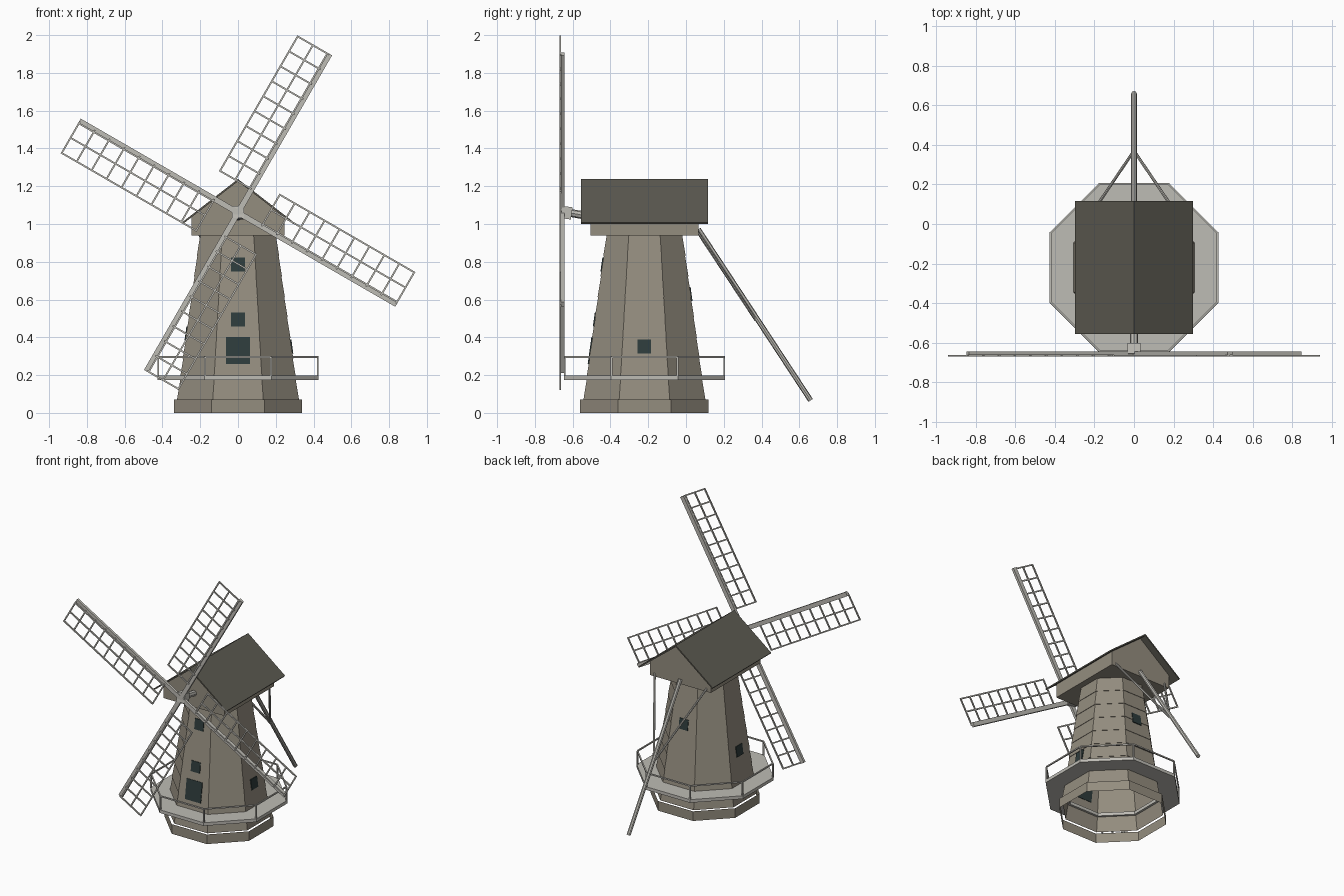
import bpy, bmesh, math
from mathutils import Vector, Matrix

if "Cube" in bpy.data.objects:
    bpy.data.objects.remove(bpy.data.objects["Cube"])

CY = -0.22  # tower axis in y


def mat(name, rgb):
    m = bpy.data.materials.new(name)
    lin = [((c / 255 + 0.055) / 1.055) ** 2.4 for c in rgb]
    m.diffuse_color = (*lin, 1)
    m.use_nodes = True
    m.node_tree.nodes["Principled BSDF"].inputs["Base Color"].default_value = m.diffuse_color
    return m


WALL = mat("weathered_wall", (148, 141, 127))
ROOF = mat("dark_roof", (92, 90, 81))
WOOD = mat("pale_wood", (190, 188, 181))
GLASS = mat("dark_teal", (45, 59, 59))


def finish(name, bm, material):
    me = bpy.data.meshes.new(name)
    bm.to_mesh(me)
    bm.free()
    me.materials.append(material)
    ob = bpy.data.objects.new(name, me)
    bpy.context.collection.objects.link(ob)
    return ob


def octo(a, z):
    r = a / math.cos(math.pi / 8)
    return [Vector((r * math.cos(t), CY + r * math.sin(t), z))
            for t in (math.pi / 8 + k * math.pi / 4 for k in range(8))]


def loft(name, rings, material, closed=False):
    """Octagonal skin through (apothem, z) rings."""
    bm = bmesh.new()
    vs = [[bm.verts.new(p) for p in octo(a, z)] for a, z in rings]
    pairs = list(zip(vs, vs[1:])) + ([(vs[-1], vs[0])] if closed else [])
    for lo, hi in pairs:
        for i in range(8):
            j = (i + 1) % 8
            bm.faces.new((lo[i], lo[j], hi[j], hi[i]))
    return finish(name, bm, material)


def beam(bm, p, q, w, d=None, sides=4):
    """Bar from p to q: box of width w and y-depth d, or round with diameter w."""
    p, q = Vector(p), Vector(q)
    z = (q - p).normalized()
    ref = Vector((0, 1, 0)) if abs(z.y) < 0.9 else Vector((0, 0, 1))
    x = ref.cross(z).normalized()
    m = Matrix((x, z.cross(x), z)).transposed().to_4x4()
    m.translation = (p + q) / 2
    if sides == 4:
        m = m @ Matrix.Diagonal((w, d or w, (q - p).length, 1))
        bmesh.ops.create_cube(bm, size=1, matrix=m)
    else:
        bmesh.ops.create_cone(bm, cap_ends=True, segments=sides, radius1=w / 2,
                              radius2=w / 2, depth=(q - p).length, matrix=m)


def prism(name, profile, y0, y1, material):
    """Extrude an x-z profile along y."""
    bm = bmesh.new()
    f = bm.faces.new([bm.verts.new((x, y0, z)) for x, z in profile])
    new = bmesh.ops.extrude_face_region(bm, geom=[f])["geom"]
    bmesh.ops.translate(bm, vec=(0, y1 - y0, 0),
                        verts=[g for g in new if isinstance(g, bmesh.types.BMVert)])
    bmesh.ops.recalc_face_normals(bm, faces=bm.faces)
    return finish(name, bm, material)


# Tower: open plinth band and slightly lapped boards
def taper(z):
    return 0.32 - (z - 0.07) * 0.12 / 0.87


loft("plinth", [(0.34, 0), (0.34, 0.07)], WALL)
courses = []
for k in range(8):
    z0, z1 = 0.07 + 0.87 * k / 8, 0.07 + 0.87 * (k + 1) / 8
    courses += [(taper(z0) + 0.003, z0), (taper(z1), z1)]
loft("tower", courses, WALL)


# Door and windows: thin plates lying on the sloped faces
def plate(name, turn, z, w, h):
    bm = bmesh.new()
    m = (Matrix.Translation((0, CY, 0)) @ Matrix.Rotation(math.radians(turn), 4, 'Z')
         @ Matrix.Translation((0, -taper(z) - 0.002, z))
         @ Matrix.Rotation(-math.atan(0.12 / 0.87), 4, 'X')
         @ Matrix.Diagonal((w, 0.009, h, 1)))
    bmesh.ops.create_cube(bm, size=1, matrix=m)
    finish(name, bm, GLASS)


plate("door", 0, 0.33, 0.126, 0.145)
plate("front_window_low", 0, 0.495, 0.072, 0.075)
plate("front_window_high", 0, 0.785, 0.072, 0.075)
plate("right_window", 90, 0.352, 0.072, 0.075)
plate("back_window", 180, 0.63, 0.072, 0.075)
plate("left_window", 270, 0.42, 0.072, 0.075)

# Gallery deck and railing
loft("gallery_deck", [(0.29, 0.175), (0.427, 0.175), (0.427, 0.198), (0.29, 0.198)],
     WOOD, closed=True)
bm = bmesh.new()
foot, top = octo(0.422, 0.195), octo(0.422, 0.296)
for i in range(8):
    beam(bm, foot[i], top[i], 0.009)
    beam(bm, top[i], top[(i + 1) % 8], 0.009)
finish("gallery_railing", bm, WOOD)

# Cap with gables, and the overhanging roof
prism("cap", [(-0.245, 0.938), (0.245, 0.938), (0.245, 1.041), (0, 1.23), (-0.245, 1.041)],
      -0.505, 0.065, WALL)
prism("roof", [(-0.297, 1.008), (0, 1.238), (0.297, 1.008), (0.292, 1.0), (0, 1.226),
               (-0.292, 1.0)], -0.555, 0.117, ROOF)

# Windshaft and hub
bm = bmesh.new()
beam(bm, (0, -0.62, 1.06), (0, -0.45, 1.03), 0.042, sides=8)
finish("windshaft", bm, WOOD)
bm = bmesh.new()
beam(bm, (0, -0.66, 1.064), (0, -0.605, 1.056), 0.065)
finish("hub", bm, WOOD)

# Four lattice sails
for k in range(4):
    t = math.radians(60 + 90 * k)
    u = Vector((math.cos(t), 0, math.sin(t)))
    v = Vector((-math.sin(t), 0, math.cos(t)))

    def at(a, b, y):
        return Vector((0, y, 1.06)) + u * a + v * b

    bm = bmesh.new()
    beam(bm, at(0, 0, -0.653), at(0.97, 0, -0.653), 0.03, 0.018)
    for b in (0.012, 0.1, 0.193):
        beam(bm, at(0.14, b, -0.666), at(0.97, b, -0.666), 0.009, 0.009)
    for n in range(10):
        a = 0.144 + 0.822 * n / 9
        beam(bm, at(a, 0, -0.666), at(a, 0.197, -0.666), 0.009, 0.008)
    finish("sail_%d" % (k + 1), bm, WOOD)

# Tail pole with two side braces
bm = bmesh.new()
beam(bm, (0, 0.065, 0.972), (0, 0.66, 0.066), 0.028, sides=8)
finish("tail_pole", bm, WOOD)
bm = bmesh.new()
for s in (-1, 1):
    beam(bm, (0.21 * s, 0.06, 0.96), (0, 0.37, 0.49), 0.015, sides=8)
finish("tail_braces", bm, WOOD)
